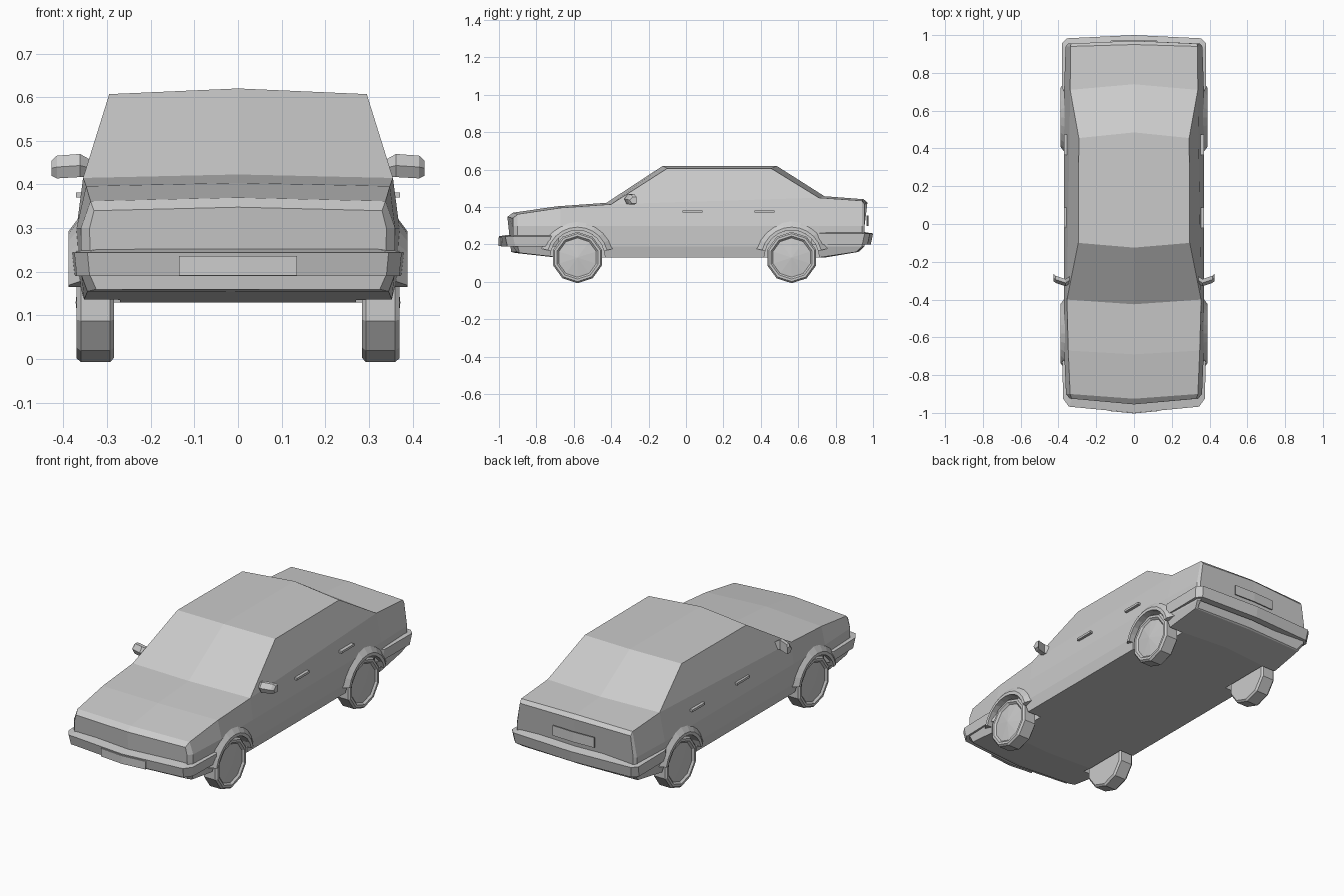
import bpy, bmesh, math
from mathutils import Vector

cube = bpy.data.objects.get("Cube")
if cube:
    bpy.data.objects.remove(cube, do_unlink=True)

grey = bpy.data.materials.new("plain_grey")
grey.use_nodes = True
grey.diffuse_color = (0.6, 0.6, 0.6, 1)
grey.node_tree.nodes["Principled BSDF"].inputs["Base Color"].default_value = (0.6, 0.6, 0.6, 1)


def make(name, verts, faces):
    bm = bmesh.new()
    vs = [bm.verts.new(v) for v in verts]
    for f in faces:
        bm.faces.new([vs[i] for i in f])
    bmesh.ops.remove_doubles(bm, verts=bm.verts, dist=1e-5)
    bmesh.ops.recalc_face_normals(bm, faces=bm.faces)
    mesh = bpy.data.meshes.new(name)
    bm.to_mesh(mesh)
    bm.free()
    mesh.materials.append(grey)
    ob = bpy.data.objects.new(name, mesh)
    bpy.context.collection.objects.link(ob)
    return ob


def skin(rings, caps=()):
    """Join equal rings of points; caps are index lists used at both ends."""
    n, last = len(rings[0]), (len(rings) - 1) * len(rings[0])
    faces = [(r * n + i, r * n + (i + 1) % n, (r + 1) * n + (i + 1) % n, (r + 1) * n + i)
             for r in range(len(rings) - 1) for i in range(n)]
    for c in caps:
        faces += [tuple(c), tuple(i + last for i in c)]
    return [p for ring in rings for p in ring], faces


def lathe(name, profile, side, y, z, n, start=0.0, sweep=math.tau):
    """Turn a closed (radius, x) profile about an axle along x."""
    rings = []
    for k in range(n + 1):
        a = start + sweep * k / n
        rings.append([(side * x, y + r * math.cos(a), z + r * math.sin(a)) for r, x in profile])
    closed = sweep > 6
    return make(name, *skin(rings, [] if closed else [range(len(profile))]))


def box(name, corner_a, corner_b):
    pts = [(x, y, z) for x in (corner_a[0], corner_b[0])
           for y in (corner_a[1], corner_b[1]) for z in (corner_a[2], corner_b[2])]
    return make(name, pts, [(0, 1, 3, 2), (4, 5, 7, 6), (0, 1, 5, 4),
                            (2, 3, 7, 6), (0, 2, 6, 4), (1, 3, 7, 5)])


AXLES = {"front": -0.58, "rear": 0.565}
HUB_Z = 0.13

# Lower body: y at centre, y at side, floor z, side half width, belt half width, belt z, tuck
stations = [
    (-0.955, -0.925, 0.160, 0.340, 0.330, 0.340, 0.02),
    (-0.925, -0.900, 0.155, 0.360, 0.338, 0.362, 0.01),
    (-0.690, -0.670, 0.130, 0.370, 0.348, 0.396, 0.00),
    (-0.425, -0.400, 0.130, 0.370, 0.355, 0.415, 0.00),
    (0.740, 0.710, 0.130, 0.370, 0.338, 0.450, 0.00),
    (0.950, 0.940, 0.160, 0.362, 0.336, 0.434, -0.03),
    (0.970, 0.955, 0.165, 0.350, 0.334, 0.415, -0.04),
]
rings = []
for yc, ye, zb, w, wb, zt, tuck in stations:
    half = [(w - 0.015, ye + tuck, zb), (w - 0.002, ye, 0.19), (w, ye, 0.30), (wb, ye, zt)]
    left = [(-x, y, z) for x, y, z in reversed(half)]
    rings.append([(0, yc + tuck, zb)] + half + [(0, yc, zt + 0.008)] + left)
body = make("body", *skin(rings, [range(6), (5, 6, 7, 8, 9, 0)]))

# Wheel wells cut from the body
for end, y in AXLES.items():
    for side in (1, -1):
        well = lathe("well_cutter", [(0, 0.27), (0.148, 0.27), (0.148, 0.5), (0, 0.5)], side, y, HUB_Z, 16)
        well.hide_render = True
        mod = body.modifiers.new("well", "BOOLEAN")
        mod.operation, mod.solver, mod.object = "DIFFERENCE", "EXACT", well
        bpy.context.view_layer.objects.active = body
        bpy.ops.object.modifier_apply(modifier=mod.name)
        bpy.data.objects.remove(well, do_unlink=True)

# Cabin: belt outline up to roof outline, with a slight central ridge
cabin_rows = [[(0.355, -0.40, 0.415), (0, -0.425, 0.423)], [(0.295, -0.10, 0.607), (0, -0.125, 0.62)],
              [(0.292, 0.455, 0.607), (0, 0.485, 0.62)], [(0.338, 0.71, 0.45), (0, 0.74, 0.458)]]
pts, faces = [], []
for edge, mid in cabin_rows:
    pts += [edge, mid, (-edge[0], edge[1], edge[2])]
for r in range(3):
    for i in range(2):
        faces.append((3 * r + i, 3 * r + i + 1, 3 * r + i + 4, 3 * r + i + 3))
faces += [(0, 3, 6, 9), (2, 5, 8, 11)]
make("cabin", pts, faces)


# Bumpers wrapping round to the arches
def bumper(name, half, z0, z1, inward):
    path = [(-x, y) for x, y in reversed(half[1:])] + half
    rings = []
    for x, y in path:
        inner = (x * 0.93, y + inward * 0.05)
        low = (x * 0.985, y + inward * 0.012)
        rings.append([(x, y, z1 - 0.006), (inner[0], inner[1], z1 + 0.002),
                      (inner[0], inner[1], z0), (low[0], low[1], z0)])
    make(name, *skin(rings, [range(4)]))


bumper("front_bumper", [(0, -1.0), (0.345, -0.967), (0.375, -0.925), (0.380, -0.73)], 0.19, 0.25, 1)
bumper("rear_bumper", [(0, 1.0), (0.355, 0.983), (0.382, 0.955), (0.380, 0.72)], 0.20, 0.265, -1)


# Number plates, following the shallow bow of each end
def plate(name, y_mid, y_end, w, z0, z1, out):
    rings = [[(x, y, z0), (x, y, z1), (x, y + out, z1), (x, y + out, z0)]
             for x, y in ((-w, y_end), (0, y_mid), (w, y_end))]
    make(name, *skin(rings, [range(4)]))


plate("front_plate", -0.997, -0.984, 0.135, 0.192, 0.236, -0.006)
plate("rear_plate", 0.969, 0.964, 0.125, 0.30, 0.355, 0.006)

# Wheels, arch flares, mirrors and handles on both sides
wheel_profile = [(0, 0.372), (0.105, 0.360), (0.115, 0.370), (0.128, 0.370), (0.137, 0.360),
                 (0.137, 0.293), (0.127, 0.284), (0, 0.284)]
flare_profile = [(0.146, 0.345), (0.146, 0.388), (0.163, 0.388), (0.198, 0.362), (0.19, 0.345)]
for side, label in ((1, "left"), (-1, "right")):
    for end, y in AXLES.items():
        lathe(f"{end}_{label}_wheel", wheel_profile, side, y, HUB_Z, 10, math.radians(18))
        lathe(f"{end}_{label}_arch", flare_profile, side, y, HUB_Z, 10, math.radians(14), math.radians(152))
    for end, y in (("front", -0.02), ("rear", 0.365)):
        box(f"{end}_{label}_handle", (side * 0.35, y, 0.37), (side * 0.371, y + 0.108, 0.382))
    mirror_rings = []
    for x, y, z0, z1 in ((0.335, -0.300, 0.418, 0.455), (0.362, -0.318, 0.417, 0.470),
                         (0.415, -0.300, 0.414, 0.466), (0.427, -0.290, 0.420, 0.455)):
        mirror_rings.append([(side * x, y, z0), (side * x, y - 0.012, (z0 + z1) / 2), (side * x, y + 0.006, z1),
                             (side * x, y + 0.026, z1), (side * x, y + 0.026, z0)])
    make(f"{label}_mirror", *skin(mirror_rings, [range(5)]))
